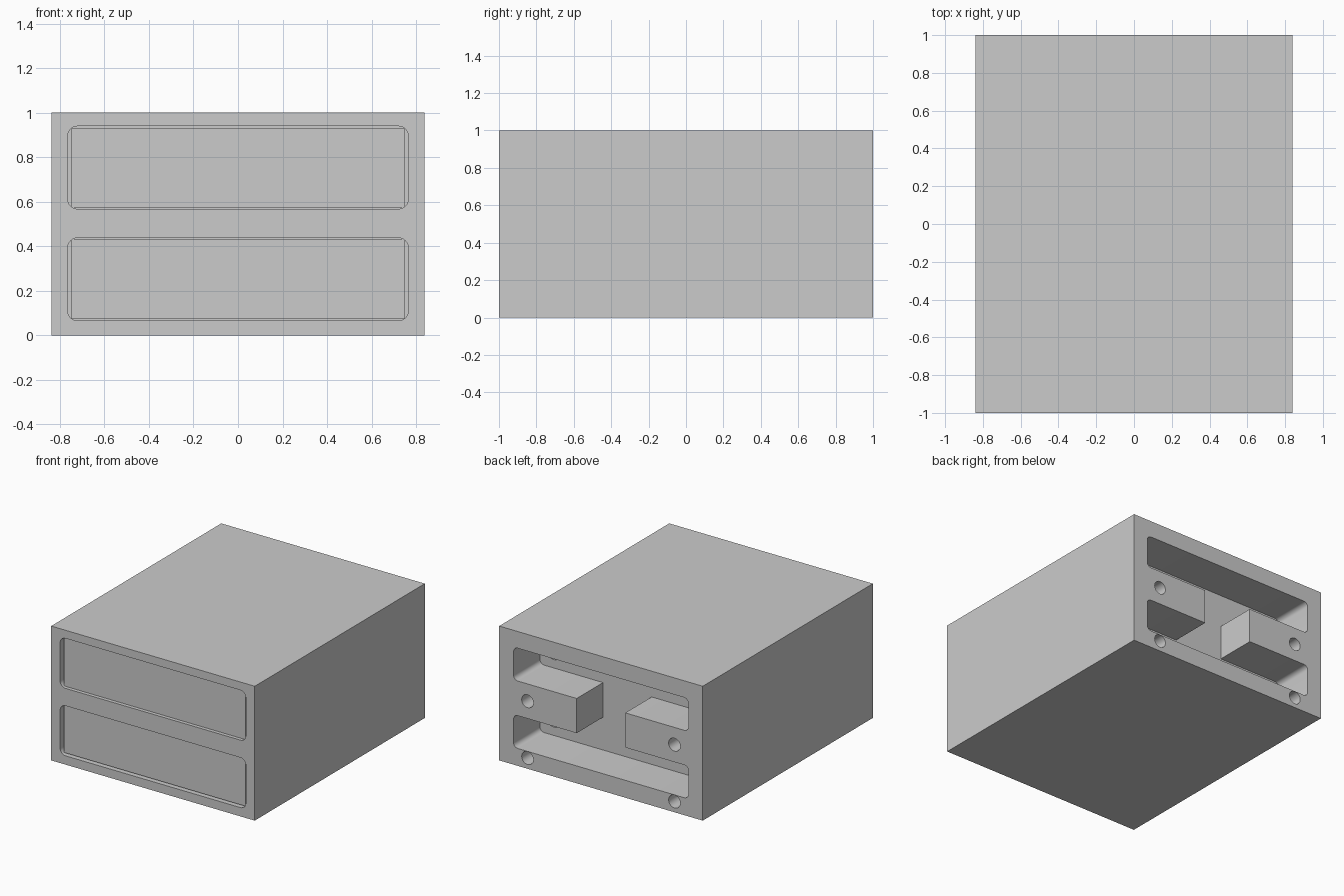
import bpy, bmesh, math

if "Cube" in bpy.data.objects:
    bpy.data.objects.remove(bpy.data.objects["Cube"])

def prism(name, pts, y0, y1):
    """Extrude an x-z outline along y."""
    bm = bmesh.new()
    face = bm.faces.new([bm.verts.new((x, y0, z)) for x, z in pts])
    ext = bmesh.ops.extrude_face_region(bm, geom=[face])
    for v in ext["geom"]:
        if isinstance(v, bmesh.types.BMVert):
            v.co.y = y1
    bmesh.ops.recalc_face_normals(bm, faces=bm.faces)
    me = bpy.data.meshes.new(name)
    bm.to_mesh(me)
    bm.free()
    ob = bpy.data.objects.new(name, me)
    bpy.context.collection.objects.link(ob)
    return ob

def rect(w, z0, z1, r=0.0, n=6):
    """Rectangle outline of half width w, optionally with rounded corners."""
    if r == 0:
        return [(-w, z0), (w, z0), (w, z1), (-w, z1)]
    pts = []
    for cx, cz, a in ((w - r, z1 - r, 0), (r - w, z1 - r, 90), (r - w, z0 + r, 180), (w - r, z0 + r, 270)):
        for i in range(n + 1):
            t = math.radians(a + 90 * i / n)
            pts.append((cx + r * math.cos(t), cz + r * math.sin(t)))
    return pts

def circle(cx, cz, r, n=32):
    return [(cx + r * math.cos(2 * math.pi * i / n), cz + r * math.sin(2 * math.pi * i / n)) for i in range(n)]

def cut(target, cutter):
    mod = target.modifiers.new("cut", "BOOLEAN")
    mod.operation, mod.solver, mod.object = "DIFFERENCE", "EXACT", cutter
    bpy.context.view_layer.objects.active = target
    bpy.ops.object.modifier_apply(modifier=mod.name)
    bpy.data.objects.remove(cutter)

WALL, BAY_END = 0.69, 0.6

# Outer cabinet block
cabinet = prism("cabinet", rect(0.838, 0, 1), -1, 1)

for i, zc in enumerate((0.2515, 0.7535)):
    # Drawer bay at the front and rounded opening at the back
    cut(cabinet, prism("bay_cutter", rect(0.765, zc - 0.186, zc + 0.186, 0.045), -1.1, BAY_END))
    cut(cabinet, prism("rear_cutter", rect(0.72, zc - 0.122, zc + 0.122, 0.035), WALL, 1.1))
    # Drawer filling the bay, slightly recessed
    lift = 0.003 if i == 0 else -0.003
    prism(("lower_drawer", "upper_drawer")[i], rect(0.748, zc + lift - 0.179, zc + lift + 0.179), -0.98, BAY_END - 0.02)

# Notch joining the two rear openings
cut(cabinet, prism("notch_cutter", rect(0.2, 0.3, 0.7), WALL, 1.1))

# Rear holes on both sides
for x in (-0.605, 0.605):
    for z in (0.08, 0.503):
        cut(cabinet, prism("hole_cutter", circle(x, z, 0.048), WALL, 1.1))
    for z in (0.2515, 0.7535):
        cut(cabinet, prism("inner_hole_cutter", circle(x, z, 0.06), BAY_END - 0.01, 0.8))

bpy.ops.object.select_all(action="DESELECT")
cabinet.select_set(True)
bpy.context.view_layer.objects.active = cabinet
bpy.ops.object.shade_smooth_by_angle(angle=math.radians(30))
